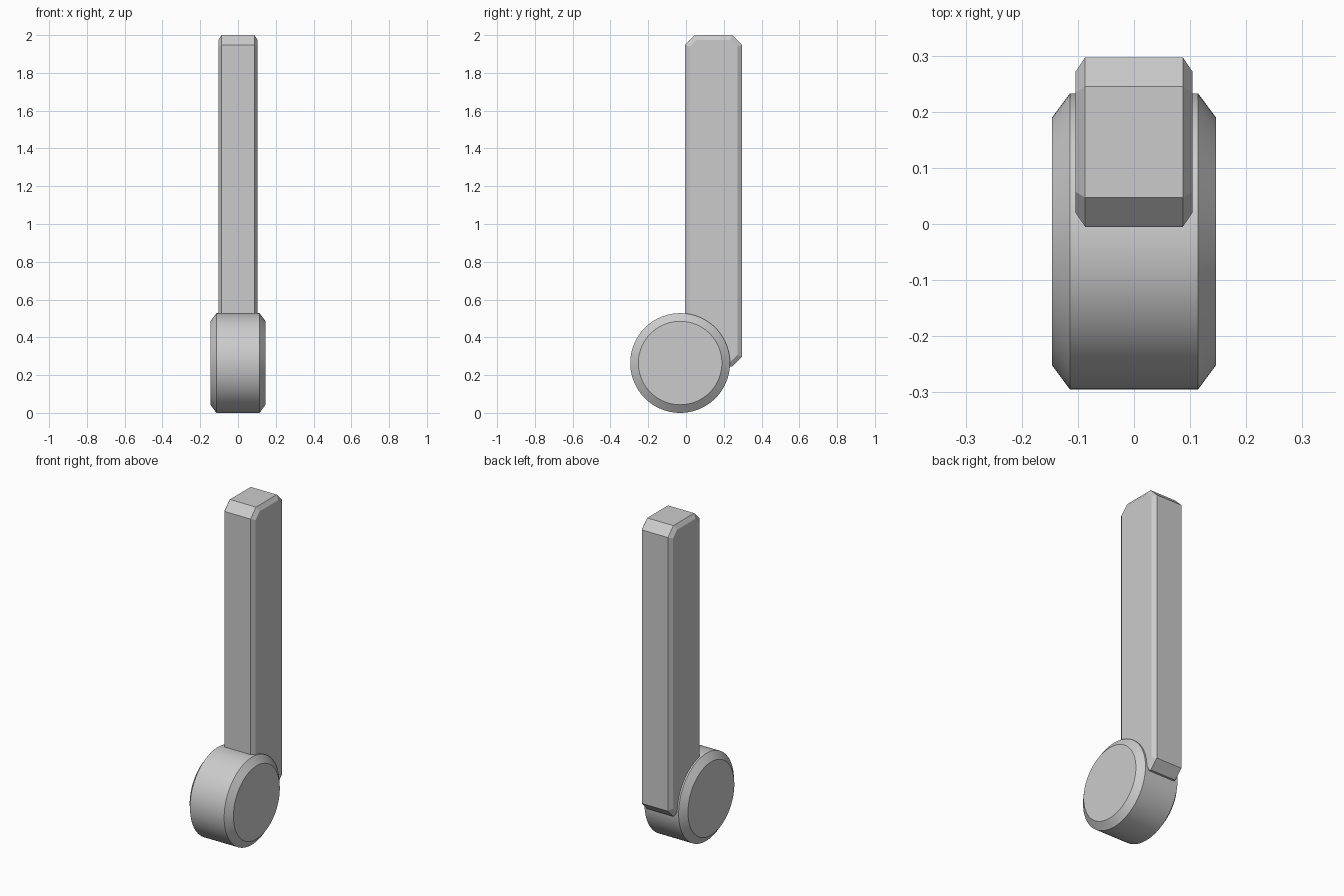
import bpy, bmesh, math

cube = bpy.data.objects.get("Cube")
if cube:
    bpy.data.objects.remove(cube, do_unlink=True)

grey = bpy.data.materials.new("plain_grey")
grey.use_nodes = True
grey.diffuse_color = (0.6, 0.6, 0.6, 1)
grey.node_tree.nodes["Principled BSDF"].inputs["Base Color"].default_value = (0.6, 0.6, 0.6, 1)


def loft(name, rings, smooth=False):
    """Skin matching (y, z) outlines placed along x, capping both ends."""
    bm = bmesh.new()
    loops = [[bm.verts.new((x, y, z)) for y, z in outline] for x, outline in rings]
    for a, b in zip(loops, loops[1:]):
        for i in range(len(a)):
            j = (i + 1) % len(a)
            bm.faces.new((a[i], a[j], b[j], b[i]))
    bm.faces.new(loops[0])
    bm.faces.new(loops[-1])
    bmesh.ops.recalc_face_normals(bm, faces=bm.faces)
    mesh = bpy.data.meshes.new(name)
    bm.to_mesh(mesh)
    bm.free()
    mesh.materials.append(grey)
    obj = bpy.data.objects.new(name, mesh)
    bpy.context.collection.objects.link(obj)
    if smooth:
        bpy.ops.object.select_all(action="DESELECT")
        obj.select_set(True)
        bpy.context.view_layer.objects.active = obj
        bpy.ops.object.shade_smooth_by_angle(angle=math.radians(25))
    return obj


def symmetric(half_width, edge_width, face, edge):
    return [(-half_width, face), (-edge_width, edge), (edge_width, edge), (half_width, face)]


def circle(radius, y=-0.031, z=0.264, count=96):
    return [(y + radius * math.cos(math.tau * i / count),
             z + radius * math.sin(math.tau * i / count)) for i in range(count)]


def chamfered_box(inset):
    # Rectangle with cut corners, offset evenly inwards
    y0, y1 = -0.005 + inset, 0.297 - inset
    z0, z1 = 0.245 + inset, 2.0 - inset
    c = 0.052 - inset * (2 - math.sqrt(2))
    return [(y0 + c, z0), (y1 - c, z0), (y1, z0 + c), (y1, z1 - c),
            (y1 - c, z1), (y0 + c, z1), (y0, z1 - c), (y0, z0 + c)]


# Round pivot with bevelled rims
loft("pivot_drum", symmetric(0.146, 0.114, circle(0.221), circle(0.264)), smooth=True)

# Upright arm with bevelled sides
loft("upright_arm", symmetric(0.104, 0.087, chamfered_box(0.025), chamfered_box(0)))
